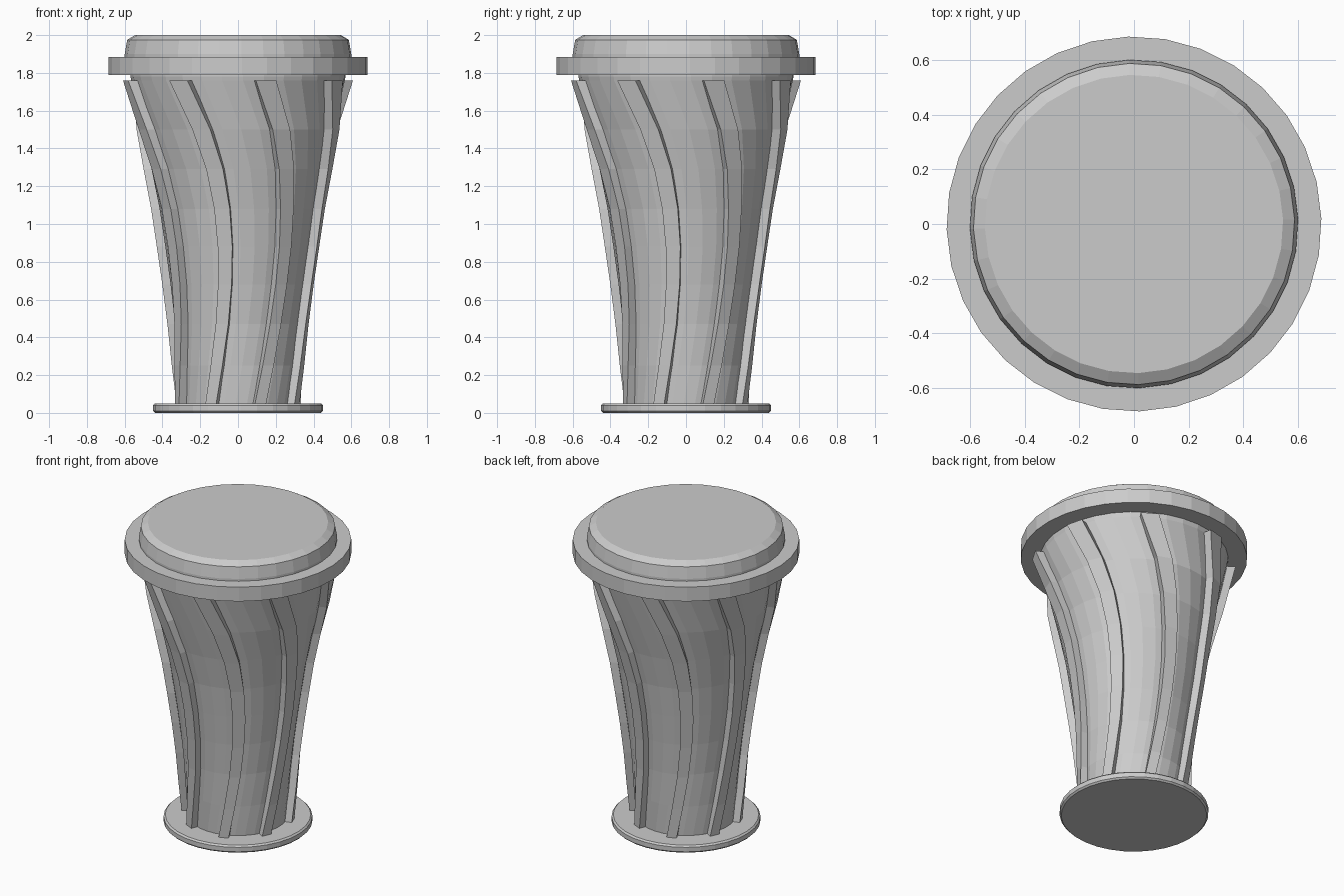
import bpy, bmesh
from math import sin, cos, pi, radians

if "Cube" in bpy.data.objects:
    bpy.data.objects.remove(bpy.data.objects["Cube"])

SIDES = 32
RIBS = 8
# height, body radius, swirl angle (degrees from the front)
STATIONS = [
    (0.04, 0.303, -25.0), (0.25, 0.317, -18.5), (0.47, 0.333, -13.0),
    (0.68, 0.357, -10.0), (0.88, 0.385, -9.2), (1.08, 0.415, -10.6),
    (1.29, 0.458, -14.2), (1.50, 0.508, -20.5), (1.76, 0.566, -31.0),
]


def polar(r, a, z):
    return (r * sin(a), -r * cos(a), z)


def finish(name, bm):
    bmesh.ops.recalc_face_normals(bm, faces=bm.faces)
    mesh = bpy.data.meshes.new(name)
    bm.to_mesh(mesh)
    bm.free()
    obj = bpy.data.objects.new(name, mesh)
    bpy.context.collection.objects.link(obj)
    return obj


def skin(bm, loops):
    """Bridge equal closed loops of points and cap both ends."""
    rings = [[bm.verts.new(p) for p in loop] for loop in loops]
    n = len(rings[0])
    for a, b in zip(rings, rings[1:]):
        for i in range(n):
            j = (i + 1) % n
            bm.faces.new((a[i], a[j], b[j], b[i]))
    bm.faces.new(rings[0])
    bm.faces.new(rings[-1])


def turned(name, profile):
    """Closed round part from (radius, height, twist in degrees) rows."""
    bm = bmesh.new()
    skin(bm, [[polar(r, 2 * pi * i / SIDES + radians(t), z) for i in range(SIDES)]
              for r, z, t in profile])
    return finish(name, bm)


# Foot disc
turned("foot_disc", [(0.44, 0, 1.7), (0.45, 0.01, 1.7),
                     (0.45, 0.04, 1.7), (0.44, 0.05, 1.7)])

# Flared body, its facets swirling with the ribs
turned("flared_body", [(r, z, t) for z, r, t in STATIONS]
       + [(0.57, 1.78, -31.0), (0.57, 1.80, -31.0)])

# Collar and lid
turned("collar", [(0.685, 1.79, 1.7), (0.685, 1.885, 1.7)])
turned("lid", [(0.60, 1.87, 1.7), (0.60, 1.90, 1.7),
               (0.587, 1.975, 1.7), (0.545, 2.0, 1.7)])

# Swirling ribs
bm = bmesh.new()
half = radians(5.2)
for k in range(RIBS):
    loops = []
    for z, r, t in STATIONS:
        a = radians(t) + 2 * pi * k / RIBS
        inner, outer = r - 0.03, r + 0.042 + 0.008 * z / 1.76
        loops.append([polar(inner, a - half, z), polar(outer, a - half, z),
                      polar(outer, a + half, z), polar(inner, a + half, z)])
    skin(bm, loops)
finish("swirl_ribs", bm)
